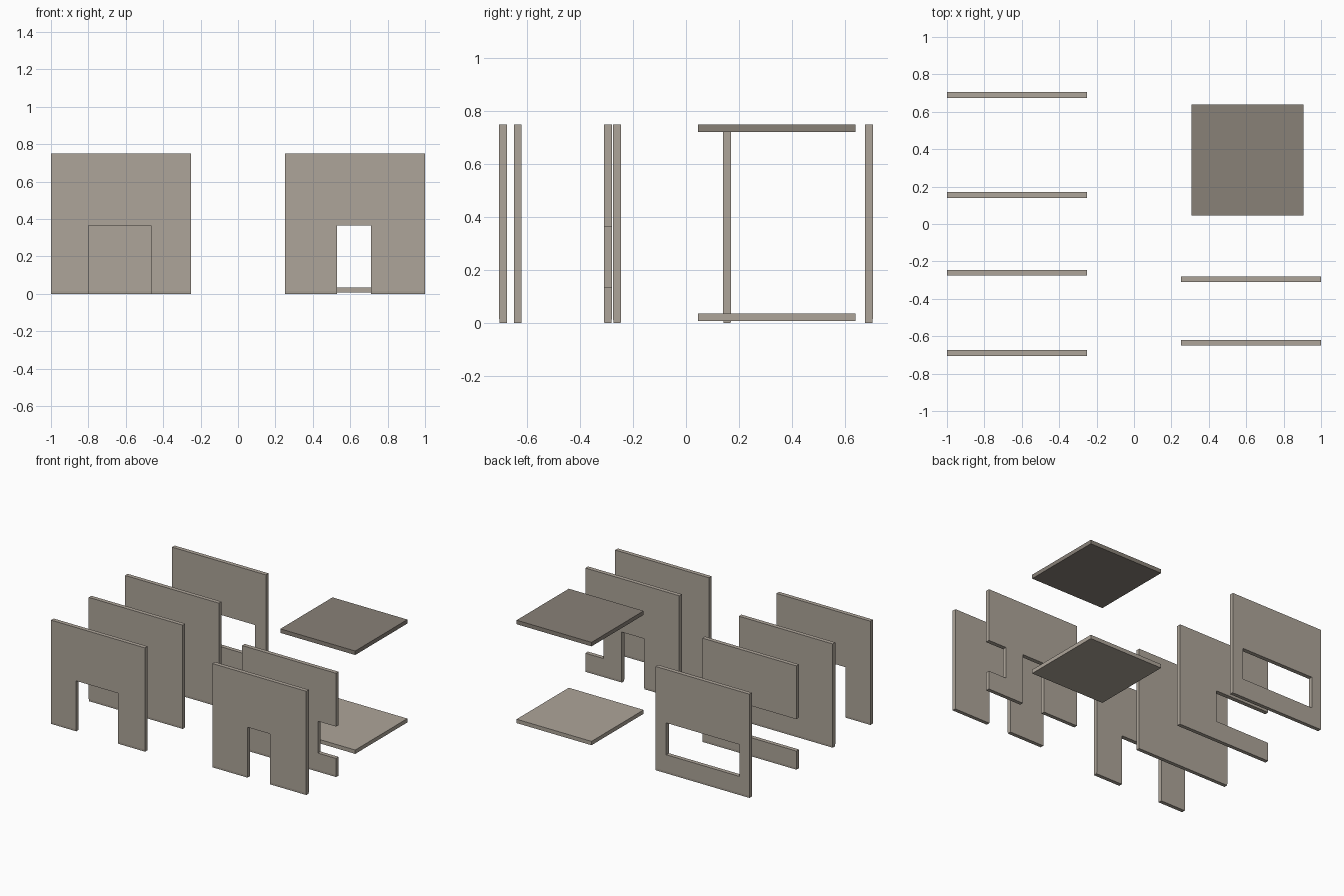
import bpy, bmesh

if "Cube" in bpy.data.objects:
    bpy.data.objects.remove(bpy.data.objects["Cube"])


def material(name, rgb):
    m = bpy.data.materials.new(name)
    m.diffuse_color = (*rgb, 1.0)
    m.use_nodes = True
    m.node_tree.nodes["Principled BSDF"].inputs["Base Color"].default_value = m.diffuse_color
    return m


STONE = material("warm_grey", (0.42, 0.375, 0.32))
DARK = material("dark_warm_grey", (0.25, 0.22, 0.187))
T = 0.03          # panel thickness
TOP = 0.75        # panel height


def finish(name, bm, mat):
    me = bpy.data.meshes.new(name)
    bm.to_mesh(me)
    bm.free()
    ob = bpy.data.objects.new(name, me)
    me.materials.append(mat)
    bpy.context.collection.objects.link(ob)
    return ob


def box(name, x0, x1, y0, y1, z0, z1, mat):
    bm = bmesh.new()
    bmesh.ops.create_cube(bm, size=1)
    for v in bm.verts:
        v.co = (x1 if v.co.x > 0 else x0, y1 if v.co.y > 0 else y0, z1 if v.co.z > 0 else z0)
    return finish(name, bm, mat)


def panel(name, x0, x1, yc, openings=()):
    """Upright wall sheet; openings are (xa, xb, za, zb) rectangles cut right through."""
    base = 0.016
    xs = sorted({x0, x1, *(x for o in openings for x in o[:2])})
    zs = sorted({0.0, base, TOP, *(z for o in openings for z in o[2:])})
    bm = bmesh.new()

    def solid(i, k):
        cx, cz = (xs[i] + xs[i + 1]) / 2, (zs[k] + zs[k + 1]) / 2
        return not any(a < cx < b and c < cz < d for a, b, c, d in openings)

    grid = {}

    def vert(x, z):
        if (x, z) not in grid:
            grid[x, z] = bm.verts.new((x, yc - T / 2, z))
        return grid[x, z]

    for i in range(len(xs) - 1):
        for k in range(len(zs) - 1):
            if solid(i, k):
                a, b, c, d = xs[i], xs[i + 1], zs[k], zs[k + 1]
                bm.faces.new([vert(a, c), vert(b, c), vert(b, d), vert(a, d)])
    ext = bmesh.ops.extrude_face_region(bm, geom=bm.faces[:], use_keep_orig=True)
    moved = [g for g in ext["geom"] if isinstance(g, bmesh.types.BMVert)]
    bmesh.ops.translate(bm, vec=(0, T, 0), verts=moved)
    # slight taper of the foot below the base line
    for v in bm.verts:
        if v.co.z < 0.001:
            v.co.y = yc + (v.co.y - yc) * 0.9
    bmesh.ops.recalc_face_normals(bm, faces=bm.faces[:])
    return finish(name, bm, STONE)


# left column of wall panels
L = (-1.0, -0.25)
panel("wide_doorway_wall", *L, -0.69, [(-0.80, -0.465, 0.0, 0.365)])
panel("plain_wall", *L, -0.26)
panel("half_window_wall", *L, 0.155, [(-1.0, -0.56, 0.135, 0.365)])
panel("window_wall", *L, 0.69, [(-0.922, -0.335, 0.135, 0.365)])

# right column of wall panels
R = (0.25, 1.0)
panel("doorway_wall", *R, -0.635, [(0.53, 0.71, 0.0, 0.365)])
panel("doorway_and_window_wall", *R, -0.295,
      [(0.53, 0.71, 0.0, 0.365), (0.855, 1.0, 0.135, 0.365)])

# floor and roof slabs
box("floor_slab", 0.307, 0.905, 0.045, 0.64, 0.007, 0.035, STONE)
box("roof_slab", 0.307, 0.905, 0.045, 0.64, 0.721, 0.75, DARK)
